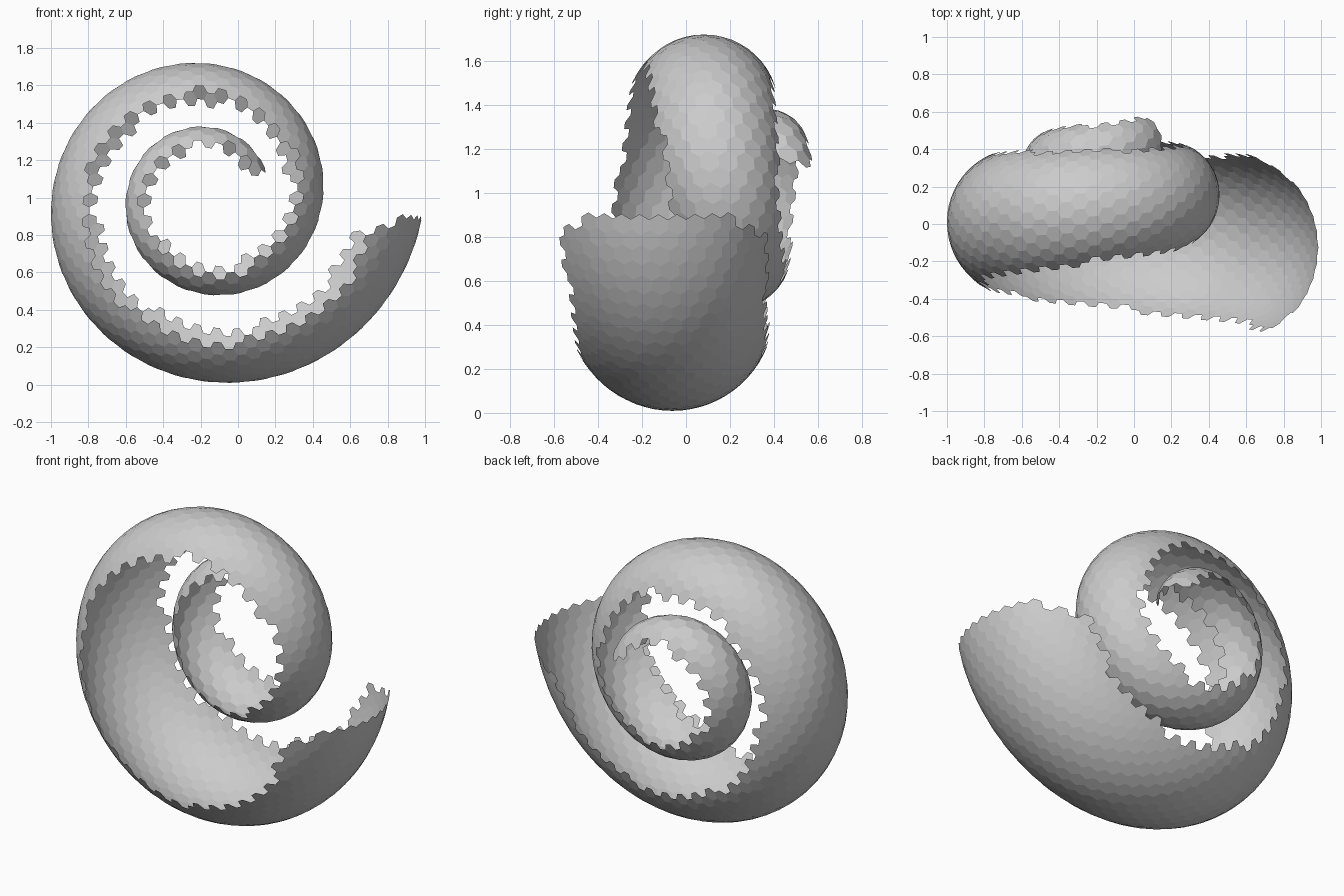
import bpy, bmesh, math

if "Cube" in bpy.data.objects:
    bpy.data.objects.remove(bpy.data.objects["Cube"])

# Spiral band: arc cross-section swept on a shrinking spiral with steady drift along y
CX, CZ = -0.156, 1.0          # spiral axis
R0, K = 1.156, 0.1015         # start radius and decay per radian
TUBE = 0.465                  # cross-section radius relative to spiral radius
FRONT, BACK = math.radians(-57), math.radians(67)
CELL = 0.085                  # honeycomb cell spacing


def params(s, v):
    """Distances along / across the band -> turn angle, cross-section angle, radius."""
    r = R0 - K * s
    return -math.log(r / R0) / K, v / (TUBE * r), r


def point(s, v):
    t, phi, r = params(s, v)
    rad = r * (1 - TUBE + TUBE * math.cos(phi))
    y = -0.13 + 0.29 * t / math.tau + TUBE * r * math.sin(phi)
    return (CX + rad * math.cos(t), y, CZ - rad * math.sin(t))


def inside(s, v):
    t, phi, _ = params(s, v)
    bow = 9 * (phi / 1.08) ** 2          # rounded band ends
    return FRONT < phi < BACK and 4 + bow < math.degrees(t) < 700 - bow


# Honeycomb of flat hexagons over the band
bm = bmesh.new()
side = CELL / math.sqrt(3)
for i in range(-1, 125):
    for j in range(-10, 11):
        s = i * 1.5 * side
        v = (j + 0.5 * (i % 2)) * CELL
        if inside(s, v):
            ring = [(s + side * math.cos(a * math.pi / 3),
                     v + side * math.sin(a * math.pi / 3)) for a in range(6)]
            bm.faces.new([bm.verts.new(point(*p)) for p in ring])
    # rows past the end of the band are skipped by inside()
    if (i + 2) * 1.5 * side > 8.3:
        break
bmesh.ops.remove_doubles(bm, verts=bm.verts, dist=0.001)
bmesh.ops.recalc_face_normals(bm, faces=bm.faces)

mesh = bpy.data.meshes.new("spiral_shell")
bm.to_mesh(mesh)
bm.free()
shell = bpy.data.objects.new("spiral_shell", mesh)
bpy.context.collection.objects.link(shell)
